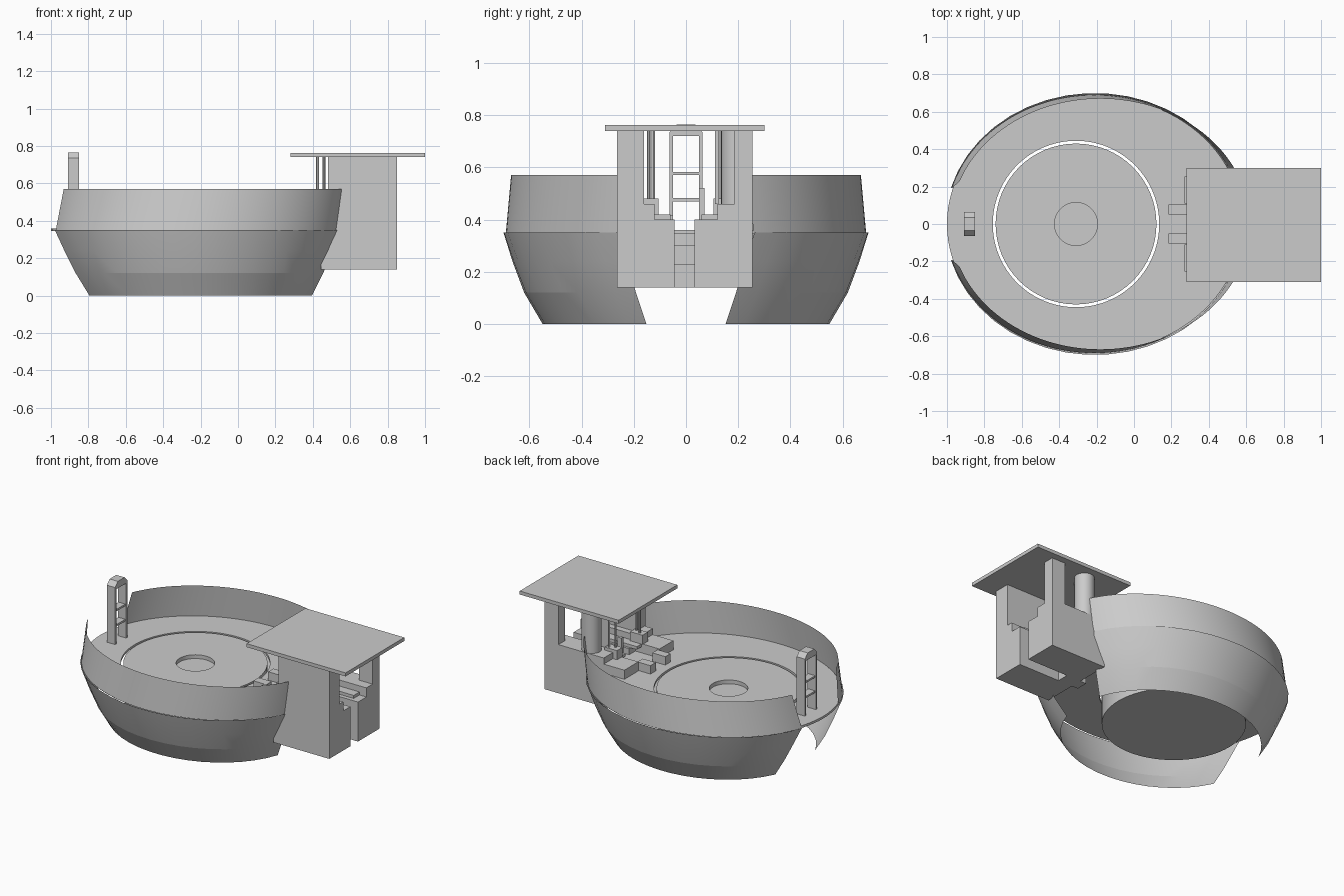
import bpy, bmesh
from math import sin, cos, pi, radians

if "Cube" in bpy.data.objects:
    bpy.data.objects.remove(bpy.data.objects["Cube"])


def make(name, verts, faces, smooth=None):
    me = bpy.data.meshes.new(name)
    me.from_pydata(verts, [], faces)
    bm = bmesh.new()
    bm.from_mesh(me)
    bmesh.ops.recalc_face_normals(bm, faces=bm.faces)
    bm.to_mesh(me)
    bm.free()
    ob = bpy.data.objects.new(name, me)
    bpy.context.collection.objects.link(ob)
    if smooth:
        bpy.context.view_layer.objects.active = ob
        bpy.ops.object.select_all(action='DESELECT')
        ob.select_set(True)
        bpy.ops.object.shade_smooth_by_angle(angle=radians(smooth))
    return ob


def box(name, x0, x1, y0, y1, z0, z1):
    v = [(x, y, z) for x in (x0, x1) for y in (y0, y1) for z in (z0, z1)]
    f = [(0, 1, 3, 2), (4, 6, 7, 5), (0, 4, 5, 1), (2, 3, 7, 6), (0, 2, 6, 4), (1, 5, 7, 3)]
    return make(name, v, f)


def lathe(name, cx, cy, profile, n=64):
    """Solid of revolution; profile starts and ends on the axis."""
    rings = profile[1:-1]
    v = [(cx + r * cos(2 * pi * i / n), cy + r * sin(2 * pi * i / n), z)
         for r, z in rings for i in range(n)]
    f = [(k * n + i, k * n + (i + 1) % n, (k + 1) * n + (i + 1) % n, (k + 1) * n + i)
         for k in range(len(rings) - 1) for i in range(n)]
    f += [tuple(range(n)), tuple(range((len(rings) - 1) * n, len(rings) * n))]
    return make(name, v, f, 30)


def shell(name, rows, n, side, smooth):
    """Open curved wall: rows of (z, centre x, radius x, radius y, start, end)."""
    v = []
    for z, cx, rx, ry, a0, a1 in rows:
        for i in range(n + 1):
            a = radians(a0 + (a1 - a0) * i / n)
            v.append((cx + rx * cos(a), side * ry * sin(a), z))
    m = n + 1
    f = [(k * m + i, k * m + i + 1, (k + 1) * m + i + 1, (k + 1) * m + i)
         for k in range(len(rows) - 1) for i in range(n)]
    return make(name, v, f, smooth)


# Banded lower hull and leaning upper wall, one pair per side
lower = [(0, -.21, .63, .55, 16, 158), (.12, -.21, .70, .62, 18, 160),
         (.24, -.21, .755, .665, 20, 162), (.35, -.21, .80, .70, 22, 164)]
upper = [(.35, -.21, .795, .69, 22, 164), (.57, -.18, .80, .67, 21, 160)]
for side, tag in ((-1, "front"), (1, "back")):
    shell(tag + "_lower_hull", lower, 18, side, 8)
    shell(tag + "_upper_wall", upper, 48, side, 20)

# Thin oval deck with a round opening
n = 96
v = []
for z in (.345, .36):
    for i in range(n):
        a = 2 * pi * i / n
        v.append((-.31 + .445 * cos(a), .445 * sin(a), z))
    for i in range(n):
        a = 2 * pi * i / n
        v.append((-.21 + .79 * cos(a), .685 * sin(a), z))
f = []
for i in range(n):
    j = (i + 1) % n
    f += [(i, j, n + j, n + i), (2 * n + i, 3 * n + i, 3 * n + j, 2 * n + j),
          (n + i, n + j, 3 * n + j, 3 * n + i), (i, 2 * n + i, 2 * n + j, j)]
make("deck", v, f)

# Turntable with a shallow centre recess
lathe("turntable", -.31, 0, [(0, .14), (.43, .14), (.43, .36), (.115, .36), (.115, .335), (0, .335)])

# Ladder arch at the open left end
for s in (-1, 1):
    box("ladder_post", -.91, -.85, *sorted((s * .05, s * .063)), .36, .71)
arch = [(-.063, .70), (-.063, .735), (-.035, .765), (.035, .765), (.063, .735), (.063, .70),
        (.05, .70), (.05, .72), (-.05, .72), (-.05, .70)]
v = [(x, y, z) for x in (-.91, -.85) for y, z in arch]
m = len(arch)
make("ladder_top", v, [tuple(range(m)), tuple(range(m, 2 * m))] +
     [(i, (i + 1) % m, m + (i + 1) % m, m + i) for i in range(m)])
for z in (.47, .57):
    box("ladder_rung", -.905, -.855, -.05, .05, z, z + .012)

# Base blocks, steps and uprights of the entrance
box("front_base", .445, .85, -.265, -.045, .14, .40)
box("back_base", .445, .85, .033, .255, .14, .40)
box("passage_floor", .40, .55, -.045, .033, .14, .23)
box("passage_step", .40, .48, -.045, .033, .23, .30)
box("front_wall", .48, .85, -.265, -.16, .40, .745)
box("back_wall", .75, .85, .185, .255, .40, .745)
lathe("back_column", .55, .195, [(0, .36), (.06, .36), (.06, .745), (0, .745)], 32)
for s, tag in ((-1, "front"), (1, "back")):
    box(tag + "_tier", .42, .85, *sorted((s * .12, s * .255)), .40, .46)
    box(tag + "_low_tier", .40, .80, *sorted((s * .06, s * .12)), .40, .42)
    box(tag + "_bench", .27, .445, *sorted((s * .11, s * .255)), .36, .42)
    box(tag + "_seat", .185, .28, *sorted((s * .05, s * .105)), .36, .415)
    box(tag + "_pole_foot", .39, .48, *sorted((s * .105, s * .16)), .42, .48)
    for x, y in ((.425, .125), (.46, .143)):
        lathe(tag + "_pole", x, s * y, [(0, .46), (.007, .46), (.007, .745), (0, .745)], 12)
box("back_panel", .48, .56, .112, .127, .46, .745)
box("back_newel", .42, .45, .05, .07, .40, .52)

# Flat roof plate
box("roof", .28, 1.0, -.31, .30, .74, .763)
